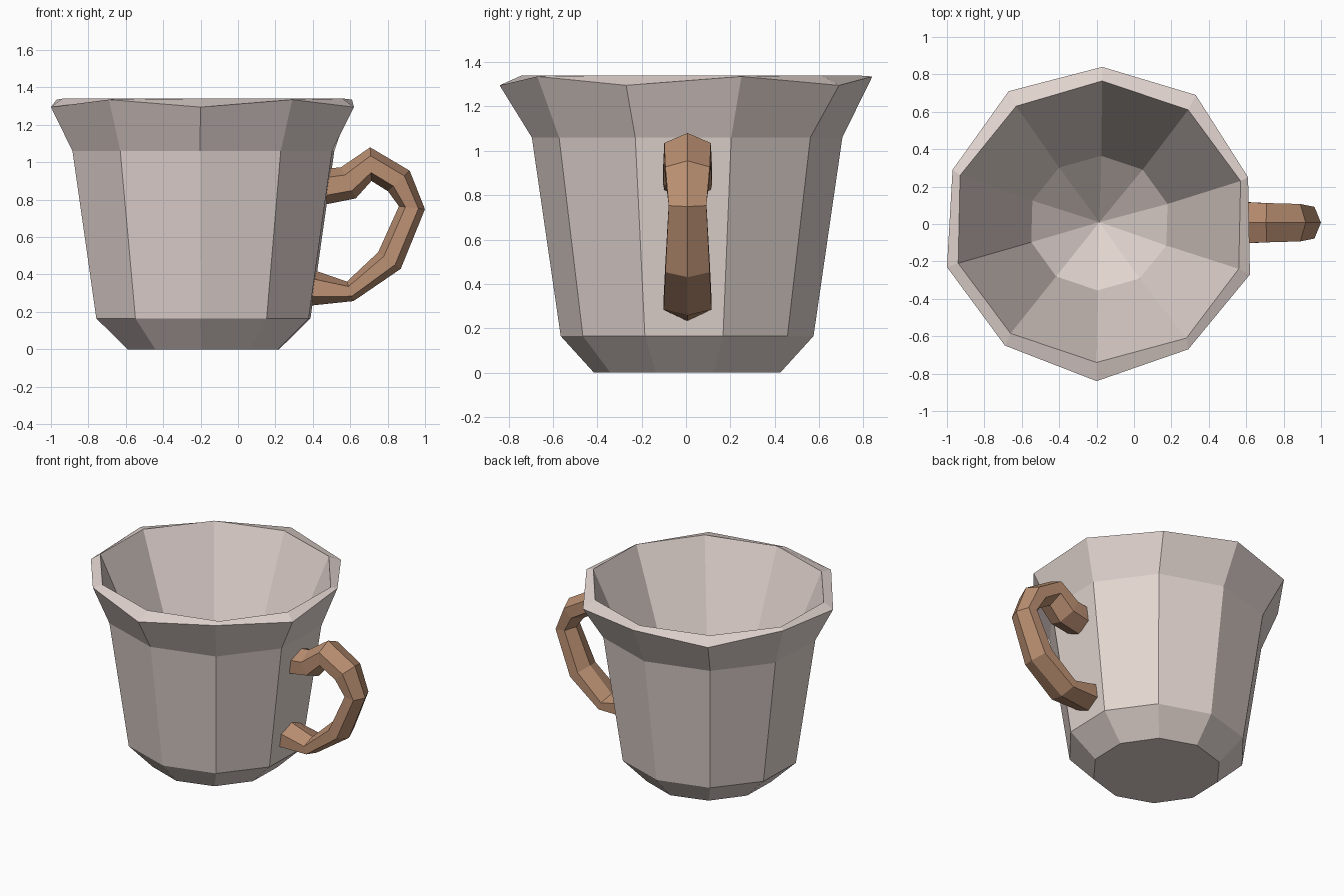
import bpy, bmesh, math
from mathutils import Vector

if "Cube" in bpy.data.objects:
    bpy.data.objects.remove(bpy.data.objects["Cube"])


def material(name, rgb):
    m = bpy.data.materials.new(name)
    m.diffuse_color = (*rgb, 1)
    m.use_nodes = True
    m.node_tree.nodes["Principled BSDF"].inputs["Base Color"].default_value = m.diffuse_color
    return m


def loft(name, rings, mat, tip=None):
    """Skin a list of equal rings; cap the first, cap or cone the last."""
    bm = bmesh.new()
    vs = [[bm.verts.new(p) for p in ring] for ring in rings]
    n = len(vs[0])
    for a, b in zip(vs, vs[1:]):
        for i in range(n):
            j = (i + 1) % n
            bm.faces.new((a[i], a[j], b[j], b[i]))
    bm.faces.new(vs[0][::-1])
    if tip:
        t = bm.verts.new(tip)
        for i in range(n):
            bm.faces.new((vs[-1][i], vs[-1][(i + 1) % n], t))
    else:
        bm.faces.new(vs[-1])
    bmesh.ops.recalc_face_normals(bm, faces=bm.faces[:])
    me = bpy.data.meshes.new(name)
    bm.to_mesh(me)
    bm.free()
    me.materials.append(mat)
    ob = bpy.data.objects.new(name, me)
    bpy.context.collection.objects.link(ob)
    return ob


clay = material("warm grey clay", (0.77, 0.67, 0.635))
wood = material("brown handle", (0.50, 0.28, 0.17))

# Cup: slightly irregular ten-sided outlines
CX = -0.185
lip = [(-0.20, -0.84), (0.29, -0.67), (0.62, -0.27), (0.61, 0.25), (0.33, 0.69),
       (-0.17, 0.84), (-0.67, 0.71), (-0.97, 0.29), (-1.00, -0.23), (-0.69, -0.65)]
inner_lip = [(-0.20, -0.74), (0.28, -0.61), (0.56, -0.24), (0.57, 0.23), (0.29, 0.61),
             (-0.17, 0.765), (-0.63, 0.63), (-0.93, 0.26), (-0.94, -0.21), (-0.66, -0.585)]


def decagon(rx, ry, z):
    angles = [math.radians(-91.5 + 36 * i) for i in range(10)]
    return [(CX + rx * math.cos(a), 0.005 + ry * math.sin(a), z) for a in angles]


# every other corner of the outer lip dips, giving the wavy edge
wavy = [(x, y, 1.295 if i % 2 == 0 else 1.335) for i, (x, y) in enumerate(lip)]
inner = [(x, y, 1.34) for x, y in inner_lip]
loft("cup", [decagon(0.422, 0.42, 0), decagon(0.597, 0.57, 0.165),
             decagon(0.73, 0.70, 1.06), wavy, inner, decagon(0.38, 0.36, 0.40)],
     clay, tip=(CX, 0.01, 0.10))

# Handle: six-sided bar along a bent path; (x, z, in-plane half, y half)
path = [(0.46, 0.87, 0.095, 0.105), (0.59, 0.89, 0.092, 0.11), (0.71, 0.99, 0.09, 0.105),
        (0.86, 0.90, 0.08, 0.10), (0.93, 0.757, 0.07, 0.085), (0.81, 0.475, 0.075, 0.10),
        (0.60, 0.31, 0.055, 0.108), (0.385, 0.33, 0.098, 0.105)]
rings = []
for k, (x, z, r, w) in enumerate(path):
    a, b = path[max(k - 1, 0)], path[min(k + 1, len(path) - 1)]
    t = Vector((b[0] - a[0], b[1] - a[1])).normalized()
    nx, nz = -t.y, t.x
    ring = []
    for i in range(6):
        ang = math.radians(60 * i)
        c, s = r * math.cos(ang), w * math.sin(ang) / math.sin(math.radians(60))
        ring.append((x + nx * c, 0.007 + s, z + nz * c))
    rings.append(ring)
loft("handle", rings, wood)
